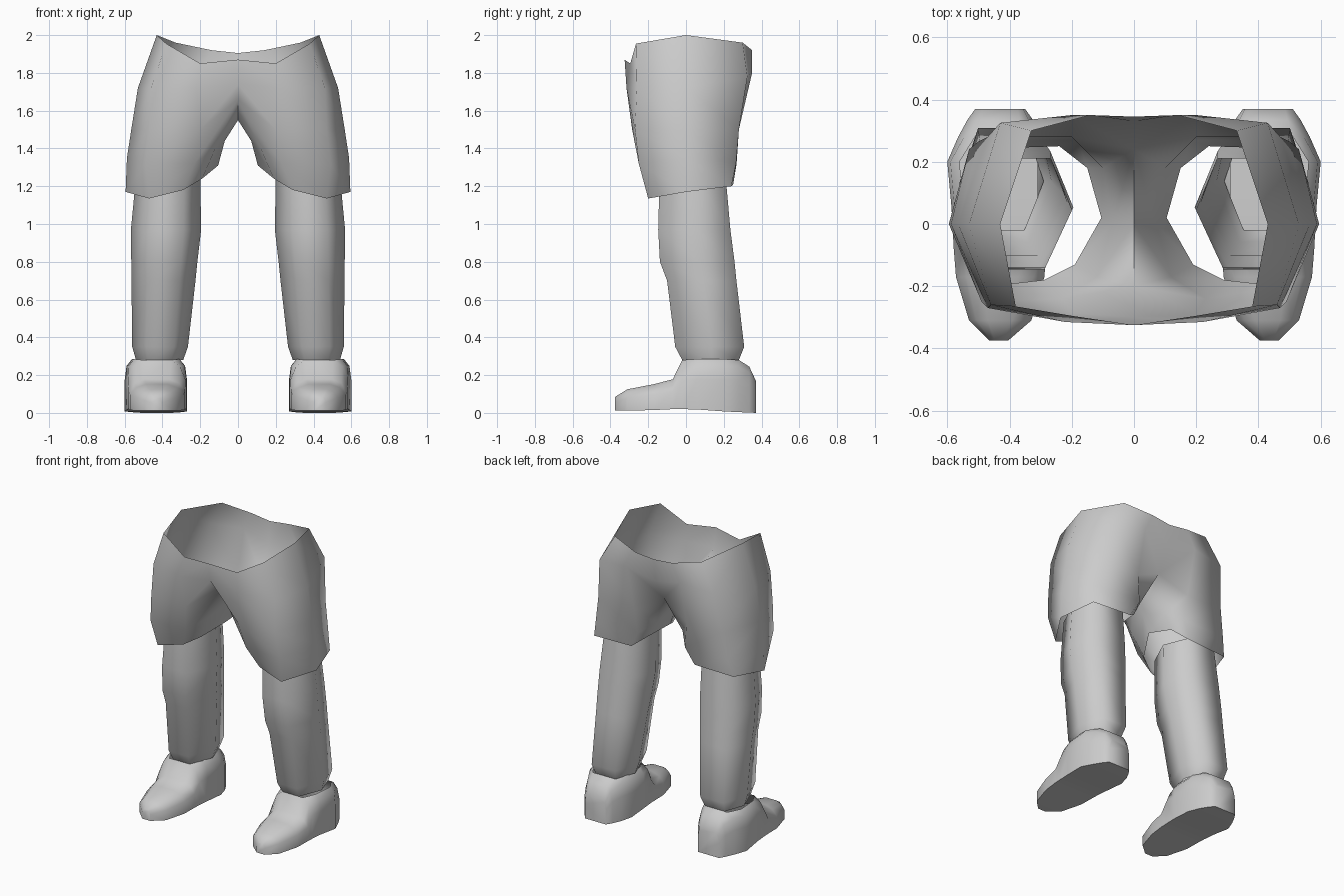
import bpy
import bmesh
import math

default_cube = bpy.data.objects.get("Cube")
if default_cube:
    bpy.data.objects.remove(default_cube, do_unlink=True)

# One plain grey for the whole model
GREY = (0.6, 0.6, 0.6, 1.0)
grey = bpy.data.materials.new("plain grey")
grey.use_nodes = True
grey.diffuse_color = GREY
for node in grey.node_tree.nodes:
    if node.type == "BSDF_PRINCIPLED":
        node.inputs["Base Color"].default_value = GREY


def finish(name, bm, sharp_angle):
    """Turn a bmesh into a smooth shaded object."""
    bmesh.ops.recalc_face_normals(bm, faces=bm.faces[:])
    mesh = bpy.data.meshes.new(name)
    bm.to_mesh(mesh)
    bm.free()
    mesh.materials.append(grey)
    obj = bpy.data.objects.new(name, mesh)
    bpy.context.collection.objects.link(obj)
    bpy.ops.object.select_all(action="DESELECT")
    obj.select_set(True)
    bpy.context.view_layer.objects.active = obj
    bpy.ops.object.shade_smooth_by_angle(angle=math.radians(sharp_angle))
    return obj


def add_ring(bm, points, side=1):
    return [bm.verts.new((side * x, y, z)) for x, y, z in points]


def bridge(bm, ring_a, ring_b, closed=True, skip=()):
    """Join two rings of equal length with quads."""
    count = len(ring_a)
    for i in range(count if closed else count - 1):
        j = (i + 1) % count
        if i not in skip:
            bm.faces.new((ring_a[i], ring_a[j], ring_b[j], ring_b[i]))


# Shorts: each row runs from front centre round the side to back centre
WAIST = [(0, -.325, 1.87), (.2, -.295, 1.85), (.38, -.265, 1.955), (.43, 0, 2),
         (.33, .3, 1.96), (.14, .35, 1.92), (0, .345, 1.905)]
HIPS = [(0, -.3, 1.74), (.22, -.315, 1.72), (.46, -.26, 1.72), (.53, 0, 1.72),
        (.43, .325, 1.78), (.2, .35, 1.8), (0, .33, 1.75)]
# From the crotch down the last point is the inside of the thigh
CROTCH = [(0, -.2, 1.66), (.2, -.285, 1.5), (.47, -.27, 1.5), (.565, 0, 1.5),
          (.47, .28, 1.5), (.2, .28, 1.5), (0, .24, 1.6), (0, 0, 1.55)]
THIGH = [(.12, -.17, 1.4), (.23, -.24, 1.32), (.49, -.25, 1.32), (.588, 0, 1.35),
         (.5, .265, 1.32), (.18, .268, 1.32), (.1, .18, 1.38), (.07, 0, 1.44)]
HEM = [(.19, -.13, 1.24), (.29, -.18, 1.18), (.47, -.2, 1.135), (.595, 0, 1.17),
       (.53, .24, 1.2), (.24, .25, 1.21), (.15, .18, 1.28), (.105, .02, 1.31)]


def build_shorts():
    bm = bmesh.new()
    rows = [add_ring(bm, row) for row in (WAIST, HIPS, CROTCH, THIGH, HEM)]
    bridge(bm, rows[0], rows[1], closed=False)
    bridge(bm, rows[1], rows[2][:-1], closed=False)
    bridge(bm, rows[2], rows[3])
    bridge(bm, rows[3], rows[4])
    # Mirror across the centre line and weld the seam
    half = bm.verts[:] + bm.edges[:] + bm.faces[:]
    bmesh.ops.mirror(bm, geom=half, axis="X", merge_dist=0.001)
    bmesh.ops.remove_doubles(bm, verts=bm.verts[:], dist=0.0005)
    return finish("shorts", bm, 80)


# Lower leg: height, inner x, outer x, front y, back y
LEG_LEVELS = [
    (1.25, .2, .54, -.14, .21),
    (.97, .195, .567, -.147, .235),
    (.8, .215, .565, -.138, .257),
    (.7, .225, .564, -.1, .267),
    (.35, .265, .56, -.057, .308),
    (.28, .29, .54, -.02, .28),
]
LEG_SHAPE = [(-.6, 1), (-1, .05), (-.5, -1), (.5, -1), (1, .05), (.6, 1)]


def build_leg(name, side):
    bm = bmesh.new()
    previous = None
    for z, x_in, x_out, front, back in LEG_LEVELS:
        cx, half_x = (x_in + x_out) / 2, (x_out - x_in) / 2
        cy, half_y = (front + back) / 2, (back - front) / 2
        points = [(cx + u * half_x, cy + v * half_y, z) for u, v in LEG_SHAPE]
        ring = add_ring(bm, points, side)
        if previous:
            bridge(bm, previous, ring)
        previous = ring
    return finish(name, bm, 80)


# Shoe: y, centre x, half width, sole z, top z, share of width kept at the top
SHOE_SECTIONS = [
    (-.375, .435, .03, .012, .085, .4),
    (-.31, .43, .1, .012, .125, .4),
    (-.17, .43, .142, .015, .152, .4),
    (-.07, .43, .15, .02, .178, .45),
    (-.02, .43, .152, .02, .28, .5),
    (.06, .43, .157, .018, .285, .76),
    (.2, .435, .165, .008, .285, .76),
    (.28, .43, .135, .004, .28, .6),
    (.335, .43, .105, .002, .245, .6),
    (.37, .43, .08, 0, .17, .7),
]
TOP_FACE = 3
ANKLE = range(5, 8)


def build_shoe(name, side):
    bm = bmesh.new()
    rings = []
    for y, cx, half, sole, top, keep in SHOE_SECTIONS:
        rise = top - sole
        shoulder = (1 + keep) / 2 + .06
        profile = [(1, 0), (1, .6), (shoulder, .87), (keep, 1)]
        profile += [(-u, v) for u, v in reversed(profile)]
        points = [(cx + u * half, y, sole + v * rise) for u, v in profile]
        rings.append(add_ring(bm, points, side))
    for i in range(1, len(rings)):
        # Leave the ankle open where the leg enters
        bridge(bm, rings[i - 1], rings[i], skip=(TOP_FACE,) if i in ANKLE else ())
    bm.faces.new(rings[0])
    bm.faces.new(rings[-1])
    return finish(name, bm, 70)


build_shorts()
for label, side in (("left", 1), ("right", -1)):
    build_leg(label + "_lower_leg", side)
    build_shoe(label + "_shoe", side)
